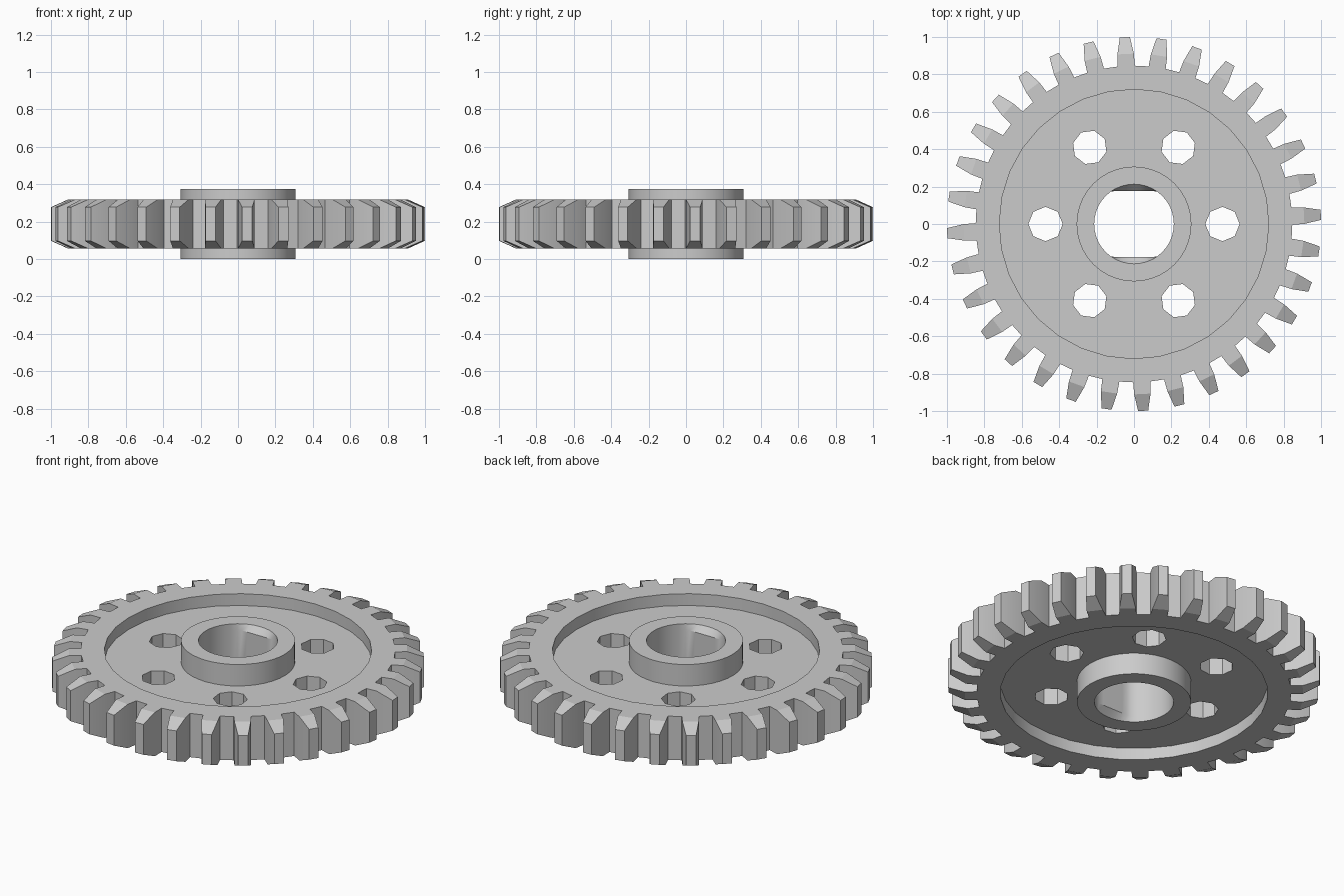
import bpy, bmesh
from math import cos, sin, pi, radians

if "Cube" in bpy.data.objects:
    bpy.data.objects.remove(bpy.data.objects["Cube"])

TEETH = 32
MID = 0.1875          # mid height of the whole part
PITCH = 2 * pi / TEETH


def finish(name, bm, angle=30):
    bmesh.ops.recalc_face_normals(bm, faces=bm.faces)
    me = bpy.data.meshes.new(name)
    bm.to_mesh(me)
    bm.free()
    ob = bpy.data.objects.new(name, me)
    bpy.context.collection.objects.link(ob)
    bpy.context.view_layer.objects.active = ob
    ob.select_set(True)
    bpy.ops.object.shade_smooth_by_angle(angle=radians(angle))
    ob.select_set(False)
    return ob


def circle(r, n, cx=0, cy=0, a0=0):
    return [(cx + r * cos(a0 + 2 * pi * i / n), cy + r * sin(a0 + 2 * pi * i / n)) for i in range(n)]


# Toothed rim: each tooth has bevelled tip ends
def toothed_rim():
    bm = bmesh.new()
    face_h, tip_h, r_in = 0.13, 0.09, 0.72
    # (radius, sideways offset, half height) around one tooth
    tooth = [(0.845, -0.046, face_h), (0.91, -0.044, face_h), (1.0, -0.027, tip_h),
             (1.0, 0.027, tip_h), (0.91, 0.044, face_h), (0.845, 0.046, face_h)]
    sides = {}
    for s in (1, -1):
        outer, inner = [], []
        for i in range(TEETH):
            a = PITCH * (i + 0.25)
            outer.append([bm.verts.new((r * cos(a) - w * sin(a), r * sin(a) + w * cos(a), MID + s * h))
                          for r, w, h in tooth])
            b = a - 0.054
            inner.append(bm.verts.new((r_in * cos(b), r_in * sin(b), MID + s * face_h)))
        for i in range(TEETH):
            j = (i + 1) % TEETH
            o = outer[i]
            bm.faces.new([inner[i], o[0], o[1], o[4], o[5], outer[j][0], inner[j]])
            bm.faces.new(o[1:5])
        sides[s] = (sum(outer, []), inner)
    for k in (0, 1):
        t, b = sides[1][k], sides[-1][k]
        for i in range(len(t)):
            j = (i + 1) % len(t)
            bm.faces.new([t[i], t[j], b[j], b[i]])
    return finish("toothed_rim", bm, 20)


# Hub: tube whose bore has two opposite flats with sloped ends
def hub():
    bm = bmesh.new()
    n, r_out, r_bore, flat, slope = 40, 0.307, 0.213, 0.177, 0.035
    top = 2 * MID
    profile = [(r_out, 0, 9), (r_out, top, 9), (r_bore, top, 9), (r_bore, top - slope, flat),
               (r_bore, slope, flat), (r_bore, 0, 9)]
    rings = [[bm.verts.new((x, max(-lim, min(lim, y)), z)) for x, y in circle(r, n)]
             for r, z, lim in profile]
    for k, ring in enumerate(rings):
        nxt = rings[(k + 1) % len(rings)]
        for i in range(n):
            j = (i + 1) % n
            bm.faces.new([ring[i], ring[j], nxt[j], nxt[i]])
    return finish("hub", bm, 25)


# Web: thin disc with six octagonal holes, filled from flat outlines
def web():
    cu = bpy.data.curves.new("web", 'CURVE')
    cu.dimensions = '2D'
    cu.fill_mode = 'BOTH'
    cu.extrude = 0.06
    loops = [circle(0.73, 64), circle(0.295, 40)]
    for k in range(6):
        a = k * pi / 3
        loops.append(circle(0.092, 8, 0.473 * cos(a), 0.473 * sin(a), a))
    for pts in loops:
        sp = cu.splines.new('POLY')
        sp.points.add(len(pts) - 1)
        for p, (x, y) in zip(sp.points, pts):
            p.co = (x, y, 0, 1)
        sp.use_cyclic_u = True
        sp.use_smooth = False
    ob = bpy.data.objects.new("web", cu)
    ob.location.z = MID
    bpy.context.collection.objects.link(ob)
    bpy.context.view_layer.objects.active = ob
    ob.select_set(True)
    bpy.ops.object.convert(target='MESH')
    return ob


toothed_rim()
hub()
web()
